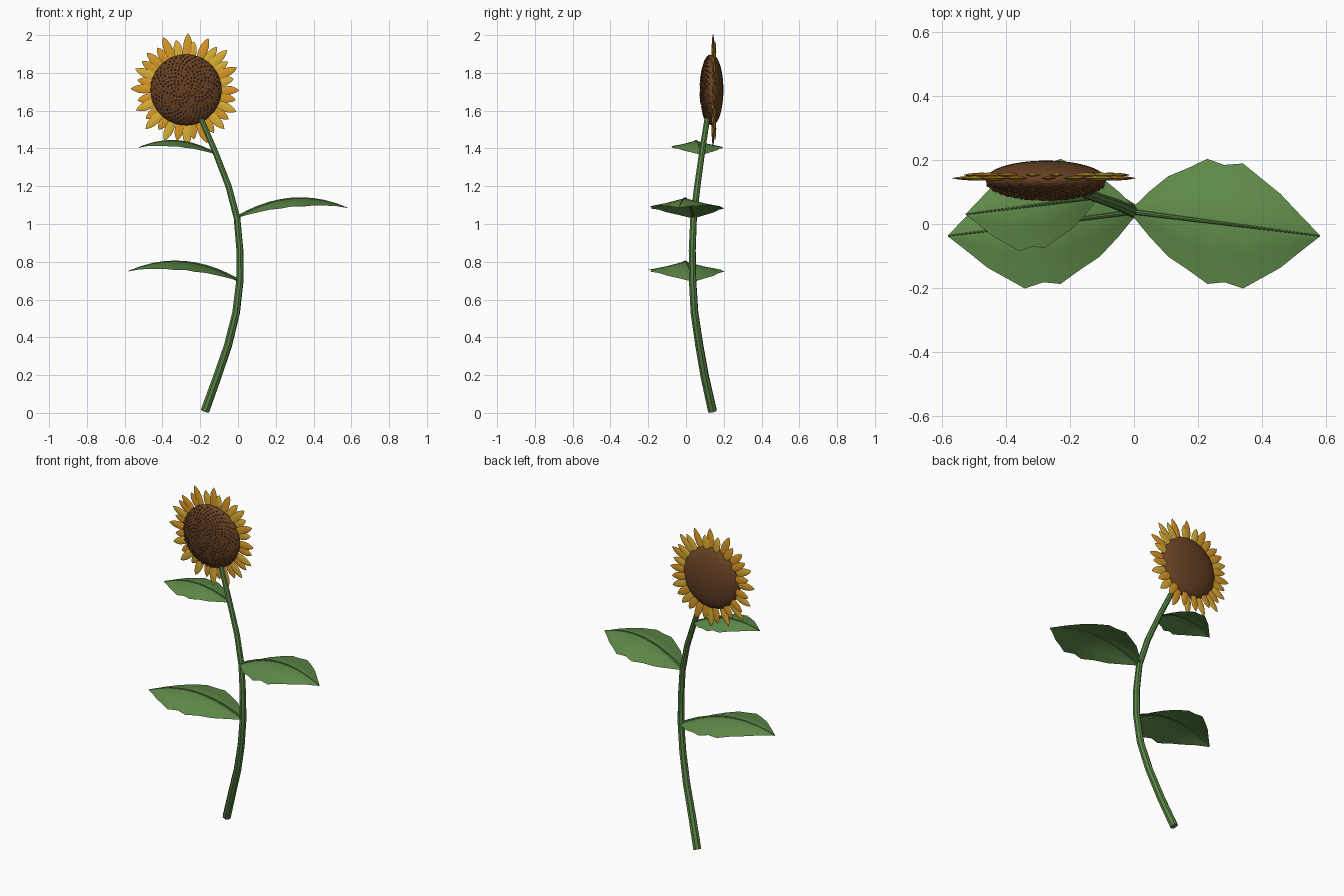
import bpy, bmesh, math, random
from mathutils import Vector, Matrix

random.seed(4)
if "Cube" in bpy.data.objects:
    bpy.data.objects.remove(bpy.data.objects["Cube"])


def material(name, rgb):
    m = bpy.data.materials.new(name)
    m.use_nodes = True
    m.diffuse_color = (*rgb, 1)
    m.node_tree.nodes["Principled BSDF"].inputs["Base Color"].default_value = (*rgb, 1)
    return m


stem_green = material("stem green", (0.10, 0.23, 0.06))
leaf_green = material("leaf green", (0.12, 0.27, 0.07))
brown = material("disc brown", (0.14, 0.055, 0.018))
tan = material("seed tan", (0.42, 0.19, 0.06))
yellow = material("petal yellow", (0.72, 0.43, 0.035))
orange = material("petal orange", (0.70, 0.32, 0.02))


def finish(bm, name, mats, smooth=None):
    me = bpy.data.meshes.new(name)
    bm.to_mesh(me)
    bm.free()
    ob = bpy.data.objects.new(name, me)
    bpy.context.collection.objects.link(ob)
    for m in mats:
        me.materials.append(m)
    if smooth:
        shade(ob, smooth)
    return ob


def shade(ob, degrees):
    bpy.ops.object.select_all(action="DESELECT")
    ob.select_set(True)
    bpy.context.view_layer.objects.active = ob
    bpy.ops.object.shade_smooth_by_angle(angle=math.radians(degrees))


def tube(name, points, r0, r1, mat):
    cu = bpy.data.curves.new(name, "CURVE")
    cu.dimensions = "3D"
    cu.bevel_depth = 1
    cu.bevel_resolution = 2
    cu.use_fill_caps = True
    sp = cu.splines.new("POLY")
    sp.points.add(len(points) - 1)
    for i, (p, q) in enumerate(zip(sp.points, points)):
        p.co = (*q, 1)
        p.radius = r0 + (r1 - r0) * i / (len(points) - 1)
    ob = bpy.data.objects.new(name, cu)
    bpy.context.collection.objects.link(ob)
    cu.materials.append(mat)
    bpy.ops.object.select_all(action="DESELECT")
    ob.select_set(True)
    bpy.context.view_layer.objects.active = ob
    bpy.ops.object.convert(target="MESH")
    shade(bpy.context.object, 40)


# Curved, tapering stem
tube("stem", [(-.175, .14, .01), (-.11, .10, .19), (-.052, .07, .36), (-.01, .045, .53),
              (.01, .035, .70), (.01, .033, .86), (-.005, .04, 1.03), (-.05, .06, 1.2),
              (-.12, .085, 1.38), (-.195, .112, 1.555)], .024, .015, stem_green)

# Arched leaves with a scalloped edge: (position along leaf, half width)
OUTLINE = [(0, .012), (.09, .07), (.19, .125), (.3, .16), (.4, .195), (.49, .183),
           (.59, .195), (.69, .155), (.79, .115), (.9, .055), (1, .002)]


def leaf(name, base, side, size):
    base = Vector(base)

    def spot(t, across, droop):
        z = .05 * t + .3 * t * (1 - t) - droop
        return base + size * Vector((side * .585 * t, across - .075 * t, z))

    bm = bmesh.new()
    rows = []
    for t, w in OUTLINE:
        rows.append([bm.verts.new(spot(t, w * v, .045 * w / .195 * abs(v) ** .8))
                     for v in (-1, -.5, 0, .5, 1)])
    for a, b in zip(rows, rows[1:]):
        for i in range(4):
            f = bm.faces.new((a[i], b[i], b[i + 1], a[i + 1]))
            f.normal_update()
            if f.normal.z < 0:
                f.normal_flip()
    finish(bm, name, [leaf_green], 35)
    tube(name + "_midrib", [spot(t, 0, 0) for t, w in OUTLINE], .008 * size, .002, stem_green)


leaf("lower_leaf", (.005, .038, .70), -1, 1)
leaf("middle_leaf", (-.005, .038, 1.035), 1, 1)
leaf("upper_leaf", (-.115, .083, 1.37), -1, .7)

# Flower head: flattened dome
HEAD = Vector((-.275, .138, 1.71))
R, DEPTH = .188, .06
bm = bmesh.new()
bmesh.ops.create_uvsphere(bm, u_segments=32, v_segments=18, radius=1)
bmesh.ops.transform(bm, verts=bm.verts,
                    matrix=Matrix.Translation(HEAD) @ Matrix.Diagonal((R, DEPTH, R, 1)))
finish(bm, "flower_disc", [brown])

# Seeds in a spiral over the front face
bm = bmesh.new()
COUNT = 320
for i in range(COUNT):
    rho = math.sqrt((i + .5) / COUNT) * .985
    a = i * math.pi * (3 - math.sqrt(5))
    at = HEAD + Vector((R * rho * math.cos(a), -DEPTH * math.sqrt(1 - rho * rho),
                        R * rho * math.sin(a)))
    light = random.random() < .25
    new = bmesh.ops.create_icosphere(bm, subdivisions=1, radius=.0035 if light else .0055,
                                     matrix=Matrix.Translation(at - Vector((0, .002, 0))))
    for f in {f for v in new["verts"] for f in v.link_faces}:
        f.material_index = int(light)
finish(bm, "seeds", [brown, tan])

# Two staggered rings of pointed petals: (fraction of length, half width)
PETAL = [(0, .010), (.3, .019), (.55, .024), (.75, .021), (.9, .012), (1, .001)]
bm = bmesh.new()
N = 32
for i in range(N):
    back = i % 2
    a = 2 * math.pi * (i + random.uniform(-.2, .2)) / N
    tip = random.uniform(.255, .28) if back else random.uniform(.28, .305)
    out = Vector((math.cos(a), 0, math.sin(a)))
    wide = Vector((-math.sin(a), 0, math.cos(a)))
    y = Vector((0, .008 + (.007 if back else -.003), 0))
    rings = []
    for t, w in PETAL:
        c = HEAD + y + out * (.13 + (tip - .13) * t)
        thick = Vector((0, .3 * w, 0))
        rings.append([bm.verts.new(c + d) for d in (wide * w, thick, -wide * w, -thick)])
    faces = [bm.faces.new((p[k], p[(k + 1) % 4], q[(k + 1) % 4], q[k]))
             for p, q in zip(rings, rings[1:]) for k in range(4)]
    faces += [bm.faces.new(rings[0]), bm.faces.new(rings[-1])]
    for f in faces:
        f.material_index = int(random.random() < .5)
    shade_index = int(random.random() < .5)
    for f in faces:
        f.material_index = shade_index
bmesh.ops.recalc_face_normals(bm, faces=bm.faces)
finish(bm, "petals", [yellow, orange], 50)
